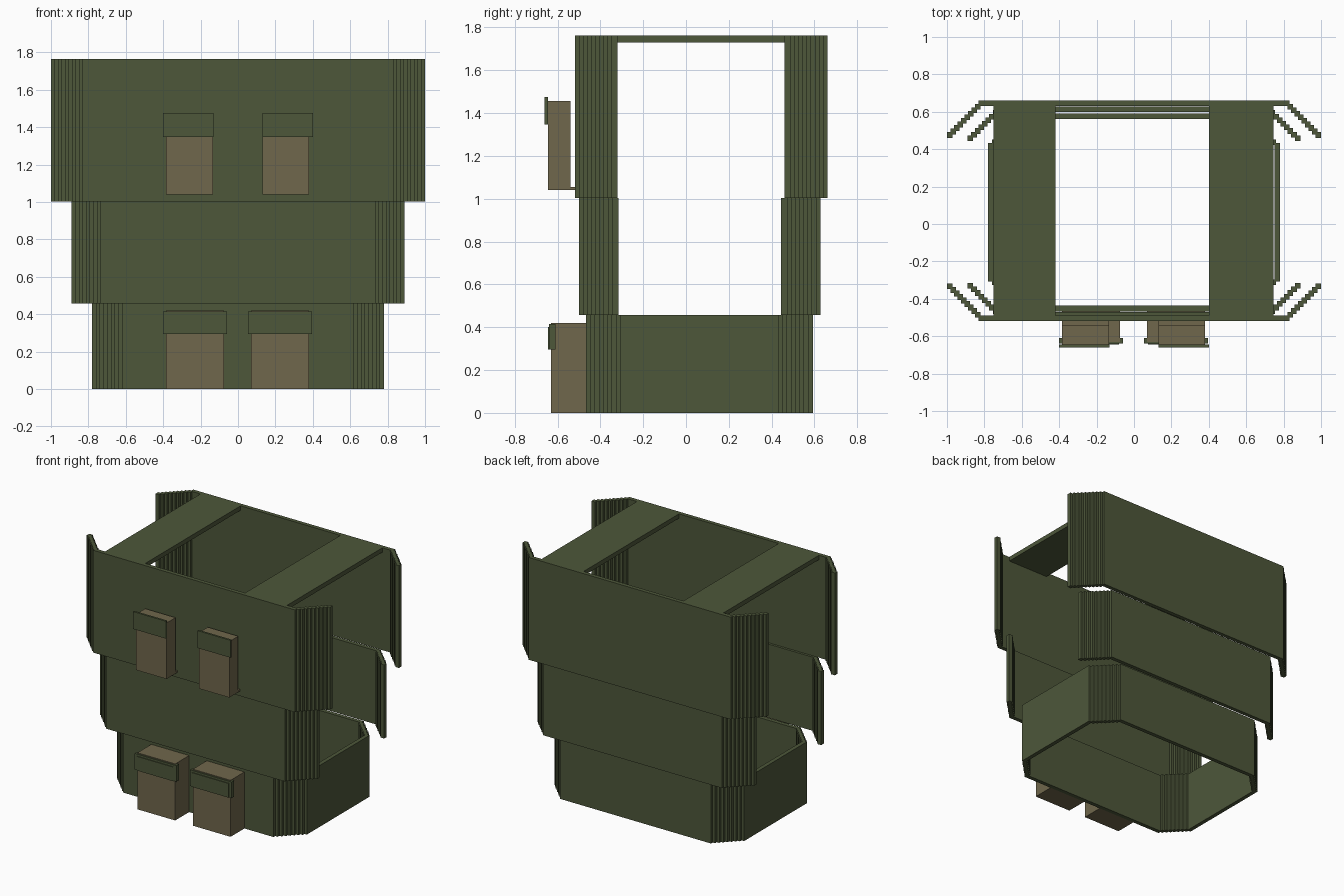
import bpy, bmesh

if "Cube" in bpy.data.objects:
    bpy.data.objects.remove(bpy.data.objects["Cube"])

T = 0.03  # wall thickness


def material(name, rgb):
    m = bpy.data.materials.new(name)
    m.diffuse_color = (*rgb, 1)
    m.use_nodes = True
    m.node_tree.nodes["Principled BSDF"].inputs["Base Color"].default_value = m.diffuse_color
    return m


GREEN = material("green", (0.075, 0.095, 0.042))
TAN = material("tan", (0.16, 0.135, 0.072))


def finish(name, bm, mat):
    bmesh.ops.recalc_face_normals(bm, faces=bm.faces[:])
    me = bpy.data.meshes.new(name)
    bm.to_mesh(me)
    bm.free()
    me.materials.append(mat)
    ob = bpy.data.objects.new(name, me)
    bpy.context.collection.objects.link(ob)
    return ob


def box(name, x, y, z, mat):
    bm = bmesh.new()
    bmesh.ops.create_cube(bm, size=1)
    for v in bm.verts:
        v.co = [r[0] if c < 0 else r[1] for c, r in zip(v.co, (x, y, z))]
    return finish(name, bm, mat)


def stepped_wall(name, x_tip, y_face, inward, steps, s, z0, z1):
    """Straight wall whose two ends turn inward along a staircase diagonal."""
    a = x_tip - T - steps * s
    outer, inner = [], []
    for i in range(steps + 1):
        outer.append((a + T + i * s, i * s))
        inner.append((a + i * s, T + i * s))
        if i < steps:
            outer.append((a + T + i * s, (i + 1) * s))
            inner.append((a + (i + 1) * s, T + i * s))
    outer.append((x_tip, T + steps * s))
    right = outer + inner[::-1]
    loop = right + [(-x, y) for x, y in reversed(right)]
    bm = bmesh.new()
    face = bm.faces.new([bm.verts.new((x, y_face + inward * y, z0)) for x, y in loop])
    ext = bmesh.ops.extrude_face_region(bm, geom=[face])
    for v in ext["geom"]:
        if isinstance(v, bmesh.types.BMVert):
            v.co.z = z1
    return finish(name, bm, GREEN)


# Three storeys, each wider than the one below
for tier, xt, yf, yb, n, s, z0, z1 in (
        ("lower", 0.78, -0.467, 0.592, 8, 0.02, 0, 0.456),
        ("middle", 0.89, -0.50, 0.628, 8, 0.0193, 0.456, 1.003),
        ("upper", 1.0, -0.518, 0.66, 9, 0.0188, 1.003, 1.763)):
    stepped_wall(tier + "_front_wall", xt, yf, 1, n, s, z0, z1)
    stepped_wall(tier + "_back_wall", xt, yb, -1, n, s, z0, z1)

# Side walls close only the lowest storey
for side, x in (("left", (-0.78, -0.75)), ("right", (0.75, 0.78))):
    box(side + "_side_wall", x, (-0.467 + 0.16 + T, 0.592 - 0.16 - T), (0, 0.456), GREEN)

# Roof strips either side of the open middle
for side, x in (("left", (-0.75, -0.42)), ("right", (0.40, 0.745))):
    box(side + "_roof_strip", x, (-0.518 + T, 0.66 - T), (1.73, 1.763), GREEN)

# Doors with hoods
for side, x in (("left", (-0.385, -0.075)), ("right", (0.07, 0.38))):
    box(side + "_door", x, (-0.63, -0.467), (0, 0.42), TAN)
    box(side + "_door_hood", (x[0] - 0.016, x[1] + 0.016), (-0.64, -0.61), (0.295, 0.415), GREEN)
    box(side + "_door_hood_panel", (x[0] + 0.005, x[1] - 0.005), (-0.645, -0.64), (0.295, 0.40), GREEN)

# Windows standing off the wall on thin sills
for side, x, hood in (("left", (-0.385, -0.135), (-0.40, -0.13)),
                      ("right", (0.13, 0.38), (0.13, 0.40))):
    box(side + "_window", x, (-0.645, -0.54), (1.04, 1.456), TAN)
    box(side + "_window_sill", x, (-0.54, -0.518), (1.04, 1.055), TAN)
    box(side + "_window_hood", hood, (-0.66, -0.645), (1.347, 1.476), GREEN)
